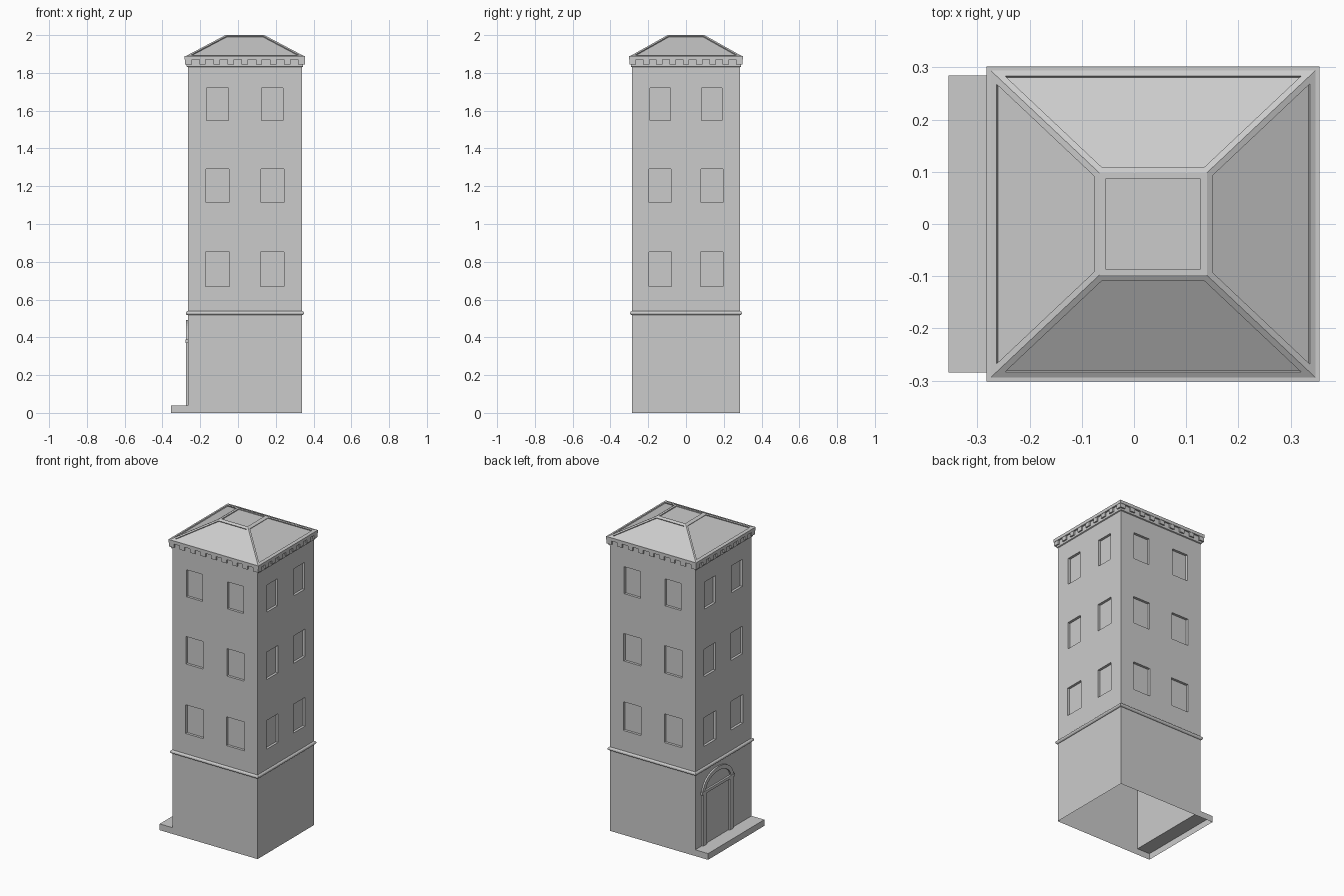
import bpy, bmesh, math
from mathutils import Vector

if "Cube" in bpy.data.objects:
    bpy.data.objects.remove(bpy.data.objects["Cube"])

CX, HX, HY = 0.0365, 0.302, 0.285      # tower centre and half sizes
STEP_Z, BAND_Z, WALL_TOP = 0.04, 0.528, 1.85

stone = bpy.data.materials.new("grey_stone")
stone.use_nodes = True
GREY = (0.6, 0.6, 0.6, 1)
stone.diffuse_color = GREY
stone.node_tree.nodes["Principled BSDF"].inputs["Base Color"].default_value = GREY


def finish(name, bm):
    mesh = bpy.data.meshes.new(name)
    bm.to_mesh(mesh)
    bm.free()
    mesh.materials.append(stone)
    obj = bpy.data.objects.new(name, mesh)
    bpy.context.collection.objects.link(obj)
    return obj


def face(bm, points):
    return bm.faces.new([bm.verts.new(p) for p in points])


def push(bm, faces, thickness, depth):
    bmesh.ops.inset_individual(bm, faces=faces, thickness=thickness, depth=depth,
                               use_even_offset=True)


def add_box(bm, lo, hi):
    verts = bmesh.ops.create_cube(bm, size=1)["verts"]
    for v in verts:
        v.co = Vector([l + (h - l) * (c + 0.5) for l, h, c in zip(lo, hi, v.co)])


def loft(bm, rings):
    """Join rectangular rings of (half x, half y, z), bottom to top."""
    loops = [[bm.verts.new((CX + sx * x, sy * y, z))
              for sx, sy in ((-1, -1), (1, -1), (1, 1), (-1, 1))] for x, y, z in rings]
    sides = []
    for low, high in zip(loops, loops[1:]):
        for i in range(4):
            j = (i + 1) % 4
            sides.append(bm.faces.new((low[i], low[j], high[j], high[i])))
    return sides, loops[-1]


def moulding(name, profile):
    bm = bmesh.new()
    loft(bm, [(HX + off, HY + off, z) for off, z in profile])
    return finish(name, bm)


# Each side: direction along the wall, outward normal, half width, distance
SIDES = {
    "front": (Vector((1, 0, 0)), Vector((0, -1, 0)), HX, HY),
    "left": (Vector((0, 1, 0)), Vector((1, 0, 0)), HY, HX),
    "back": (Vector((-1, 0, 0)), Vector((0, 1, 0)), HX, HY),
    "right": (Vector((0, -1, 0)), Vector((-1, 0, 0)), HY, HX),
}
# Window rows: bottom, top, half width of the frame
ROWS = ((0.652, 0.87, 0.08), (1.098, 1.308, 0.078), (1.53, 1.737, 0.074))
DOOR_Y, DOOR_HALF, DOOR_TOP = 0.065, 0.12, 0.37


def wall(name):
    along, normal, half, dist = SIDES[name]
    bm = bmesh.new()

    def quad(u0, u1, z0, z1):
        base = Vector((CX, 0, 0)) + normal * dist
        return face(bm, [base + along * u + Vector((0, 0, z))
                         for u, z in ((u0, z0), (u1, z0), (u1, z1), (u0, z1))])

    # Ground floor, with a recessed doorway on one side
    if name == "right":
        a, b = -DOOR_Y - DOOR_HALF, -DOOR_Y + DOOR_HALF
        quad(-half, a, STEP_Z, DOOR_TOP)
        quad(b, half, STEP_Z, DOOR_TOP)
        door = quad(a, b, STEP_Z, DOOR_TOP)
        push(bm, [door], 0, -0.025)
        quad(-half, half, DOOR_TOP, BAND_Z)
    else:
        quad(-half, half, 0, BAND_Z)

    # Upper floors with framed windows
    panes, z = [], BAND_Z
    for z0, z1, w in ROWS:
        c = half * 0.48
        w = w if half == HX else w - 0.003
        quad(-half, half, z, z0)
        for u0, u1 in ((-half, -c - w), (w - c, c - w), (c + w, half)):
            quad(u0, u1, z0, z1)
        panes += [quad(s * c - w, s * c + w, z0, z1) for s in (-1, 1)]
        z = z1
    quad(-half, half, z, WALL_TOP)
    push(bm, panes, 0, 0.008)
    push(bm, panes, 0.017, 0)
    push(bm, panes, 0, -0.016)
    bmesh.ops.remove_doubles(bm, verts=bm.verts, dist=0.0001)
    finish(name + "_wall", bm)


for side in SIDES:
    wall(side)

# Doorstep, open underneath
bm = bmesh.new()
add_box(bm, (-0.356, -HY, 0), (CX - HX, HY, STEP_Z))
hidden = [f for f in bm.faces if f.normal.z < -0.5 or f.normal.x > 0.5]
bm.normal_update()
hidden = [f for f in bm.faces if f.normal.z < -0.5 or f.normal.x > 0.5]
bmesh.ops.delete(bm, geom=hidden, context="FACES")
finish("doorstep", bm)

# Door surround: two pilasters and a lintel
wx = CX - HX
bm = bmesh.new()
for s in (-1, 1):
    y = DOOR_Y + s * (DOOR_HALF + 0.015)
    add_box(bm, (wx - 0.01, y - 0.018, STEP_Z), (wx, y + 0.018, DOOR_TOP))
add_box(bm, (wx - 0.012, DOOR_Y - 0.165, DOOR_TOP), (wx, DOOR_Y + 0.165, DOOR_TOP + 0.018))
finish("door_surround", bm)

# Arch over the door
bm = bmesh.new()
N = 20
ring = []
for i in range(N + 1):
    a = math.pi * i / N
    ring.append([bm.verts.new((x, DOOR_Y + r * math.cos(a), DOOR_TOP + 0.01 + h * math.sin(a)))
                 for x, r, h in ((wx, 0.155, 0.112), (wx - 0.01, 0.155, 0.112),
                                 (wx - 0.01, 0.128, 0.087), (wx, 0.128, 0.087))])
for p, q in zip(ring, ring[1:]):
    for k in range(3):
        bm.faces.new((p[k], p[k + 1], q[k + 1], q[k]))
bmesh.ops.recalc_face_normals(bm, faces=bm.faces)
finish("door_arch", bm)

# Rounded string course
moulding("string_course", [(0.011 * math.cos(t), BAND_Z + 0.011 * math.sin(t))
                           for t in [math.pi * (i / 6 - 0.5) for i in range(7)]])

# Cornice with teeth
moulding("cornice", [(0, 1.83), (0.006, 1.833), (0.006, 1.87), (0.017, 1.87),
                     (0.017, 1.89), (0.008, 1.89)])
bm = bmesh.new()
for sx in range(9):
    for sy in range(9):
        if sx in (0, 8) or sy in (0, 8):
            x = CX + (sx / 4 - 1) * (HX - 0.003)
            y = (sy / 4 - 1) * (HY - 0.003)
            rx = 0.018 if sx in (0, 8) else 0.017
            ry = 0.018 if sy in (0, 8) else 0.017
            add_box(bm, (x - rx, y - ry, 1.845), (x + rx, y + ry, 1.871))
finish("cornice_teeth", bm)

# Hipped roof with raised ribs around sunken panels
bm = bmesh.new()
panels, top = loft(bm, [(HX + 0.009, HY + 0.009, 1.89), (0.103, 0.098, 2.0)])
panels.append(bm.faces.new(top))
bm.normal_update()
push(bm, panels, 0.012, 0)
push(bm, panels, 0, -0.006)
finish("roof", bm)
